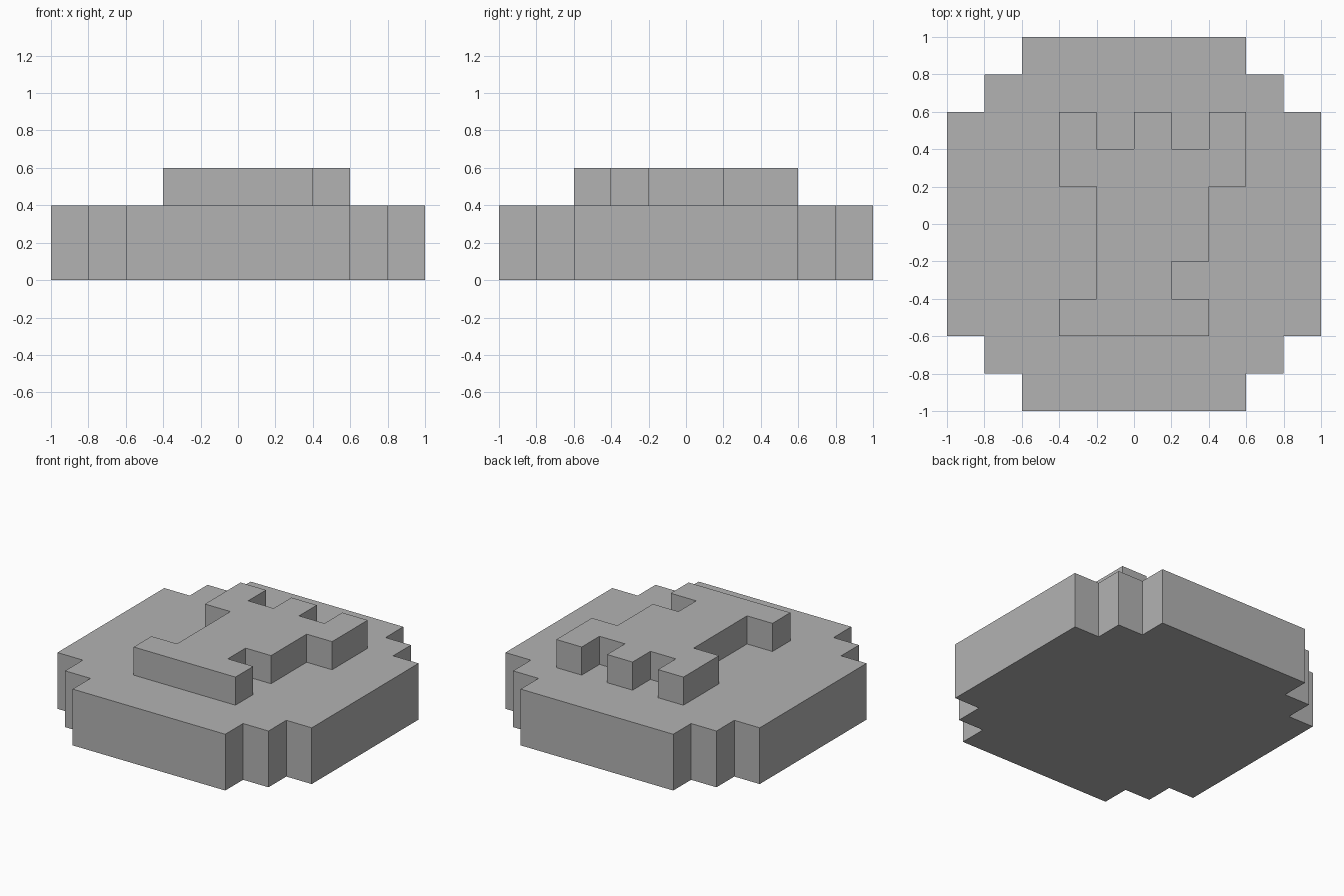
import bpy
import bmesh

cube = bpy.data.objects.get("Cube")
if cube:
    bpy.data.objects.remove(cube, do_unlink=True)

UNIT = 0.2  # size of one block

# Single stone colour
stone = bpy.data.materials.new("stone_grey")
stone.use_nodes = True
colour = (0.45, 0.45, 0.45, 1)
stone.diffuse_color = colour
stone.node_tree.nodes["Principled BSDF"].inputs["Base Color"].default_value = colour


def extruded_part(name, outline, bottom, height):
    """Extrude a counter-clockwise outline, given in blocks, into a solid."""
    bm = bmesh.new()
    base = bm.faces.new([bm.verts.new((x * UNIT, y * UNIT, bottom * UNIT)) for x, y in outline])
    top = bmesh.ops.extrude_face_region(bm, geom=[base], use_keep_orig=True)["geom"]
    bmesh.ops.translate(bm, vec=(0, 0, height * UNIT),
                        verts=[v for v in top if isinstance(v, bmesh.types.BMVert)])
    bmesh.ops.recalc_face_normals(bm, faces=bm.faces)
    mesh = bpy.data.meshes.new(name)
    bm.to_mesh(mesh)
    bm.free()
    mesh.materials.append(stone)
    obj = bpy.data.objects.new(name, mesh)
    bpy.context.collection.objects.link(obj)
    return obj


# Stepped round base: one corner turned through four quarters
corner = [(5, -3), (5, 3), (4, 3), (4, 4), (3, 4), (3, 5)]
disc = []
for _ in range(4):
    disc += corner[1:]
    corner = [(-y, x) for x, y in corner]
extruded_part("stepped_base", disc, 0, 2)

# Raised tower emblem: foot, shaft and a head with three battlements
tower = [(-2, -3), (2, -3), (2, -2), (1, -2), (1, -1), (2, -1), (2, 1), (3, 1)]
for right in (3, 1, -1):
    tower += [(right, 3), (right - 1, 3)]
    if right > -1:
        tower += [(right - 1, 2), (right - 2, 2)]
tower += [(-2, 1), (-1, 1), (-1, -2), (-2, -2)]
extruded_part("tower_emblem", tower, 2, 1)
